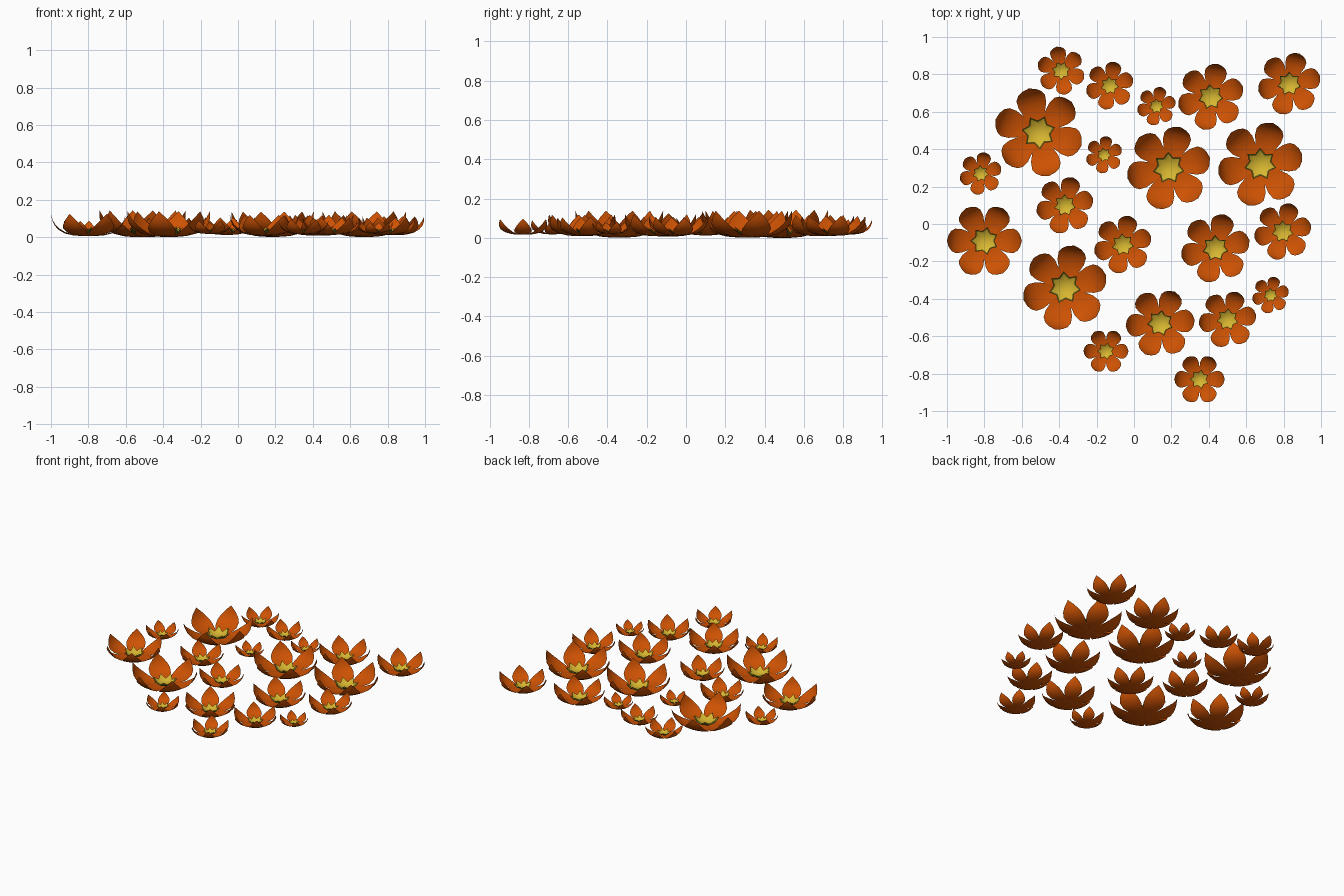
import bpy, bmesh, math
from mathutils import Matrix

cube = bpy.data.objects.get("Cube")
if cube:
    bpy.data.objects.remove(cube, do_unlink=True)


def material(name, rgb):
    mat = bpy.data.materials.new(name)
    mat.use_nodes = True
    colour = (*rgb, 1)
    mat.diffuse_color = colour
    bsdf = mat.node_tree.nodes["Principled BSDF"]
    bsdf.inputs["Base Color"].default_value = colour
    bsdf.inputs["Roughness"].default_value = 0.8
    return mat


orange = material("petal orange", (0.61, 0.084, 0.001))
yellow = material("centre yellow", (0.68, 0.47, 0.03))
olive = material("sepal olive", (0.14, 0.15, 0.015))

PETALS = 6
POINTS = 7
# Petal profile: distance from centre, height, half width
PROFILE = [(0.0, -0.15, 0.01), (0.2, -0.148, 0.12), (0.42, -0.13, 0.235),
           (0.63, -0.08, 0.315), (0.8, 0.02, 0.325), (0.9, 0.13, 0.265),
           (0.965, 0.27, 0.16), (1.0, 0.44, 0.005)]


def finish(bm, name, mat):
    for face in bm.faces:
        face.smooth = True
    mesh = bpy.data.meshes.new(name)
    bm.to_mesh(mesh)
    bm.free()
    mesh.materials.append(mat)
    return mesh


def petal_mesh():
    """Ring of cupped, pointed petals of unit radius."""
    bm = bmesh.new()
    steps = (-1, -0.5, 0, 0.5, 1)
    for i in range(PETALS):
        turn = Matrix.Rotation(math.tau * i / PETALS, 3, 'Z')
        rows = []
        for dist, height, half in PROFILE:
            row = []
            for t in steps:
                cup = half * t * t
                v = bm.verts.new((dist - 0.06 * cup, half * t, height + 0.1 * cup))
                v.co = turn @ v.co
                row.append(v)
            rows.append(row)
        for a, b in zip(rows, rows[1:]):
            for j in range(len(steps) - 1):
                bm.faces.new((a[j], b[j], b[j + 1], a[j + 1]))
    return finish(bm, "petals", orange)


def star_mesh(name, mat, tip, notch, drop):
    """Flat disc whose rim rises into a crown of points."""
    bm = bmesh.new()
    disc, rim = [], []
    count = POINTS * 2
    for i in range(count):
        angle = math.pi * i / POINTS
        c, s = math.cos(angle), math.sin(angle)
        rad, z = (notch, -0.03) if i % 2 == 0 else (tip, 0.09)
        disc.append(bm.verts.new((0.17 * c, 0.17 * s, -0.07 - drop)))
        rim.append(bm.verts.new((rad * c, rad * s, z - drop)))
    bm.faces.new(disc)
    for i in range(count):
        j = (i + 1) % count
        bm.faces.new((disc[i], rim[i], rim[j], disc[j]))
    return finish(bm, name, mat)


parts = [petal_mesh(),
         star_mesh("sepal_star", olive, 0.38, 0.265, 0.03),
         star_mesh("centre_star", yellow, 0.35, 0.24, 0.0)]

# Flowers: x, y, radius, turn in degrees
FLOWERS = [
    (-.39, .82, .13, 40), (-.13, .74, .13, 18), (.12, .63, .105, 16),
    (.41, .68, .18, 18), (.83, .75, .17, 13), (-.51, .49, .24, 43),
    (-.16, .37, .1, 22), (-.82, .27, .115, 18), (-.37, .1, .155, 14),
    (.185, .3, .227, 14), (.675, .32, .23, 13), (-.8, -.09, .2, 0),
    (-.06, -.11, .157, 17), (.435, -.13, .187, 14), (.795, -.04, .155, 13),
    (-.37, -.34, .23, 17), (.14, -.53, .185, 5), (.5, -.51, .155, 9),
    (.73, -.38, .1, 16), (-.15, -.68, .12, 0), (.35, -.83, .135, 0)]

for n, (x, y, radius, turn) in enumerate(FLOWERS, 1):
    for mesh in parts:
        obj = bpy.data.objects.new(f"flower_{n}_{mesh.name}", mesh)
        obj.location = (x, y, 0.036)
        obj.scale = (radius,) * 3
        obj.rotation_euler.z = math.radians(turn)
        bpy.context.collection.objects.link(obj)
